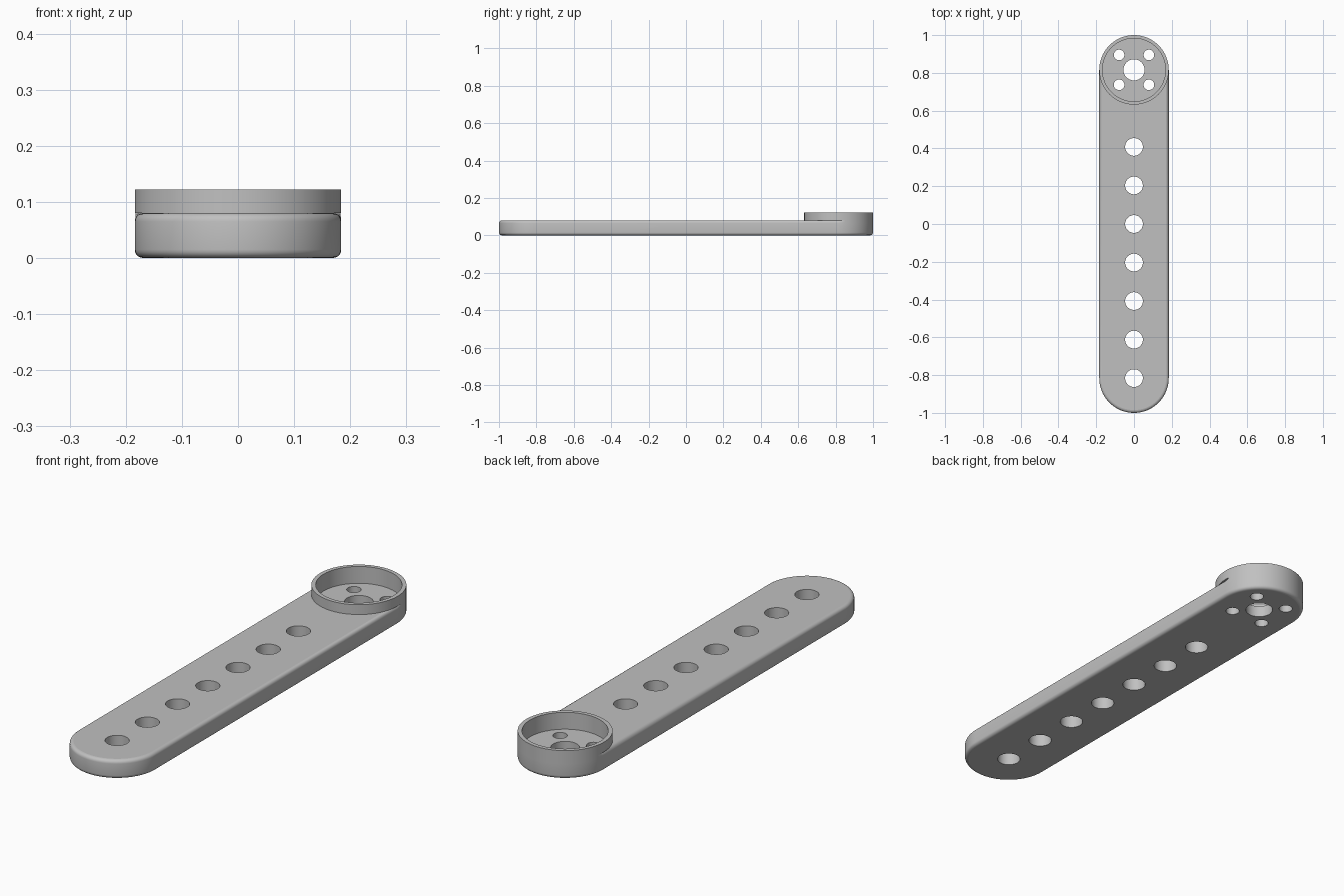
import bpy, bmesh, math

cube = bpy.data.objects.get("Cube")
if cube:
    bpy.data.objects.remove(cube, do_unlink=True)

R, END = 0.184, 0.816            # half width, and y of the round end centres
THICK, TOP, FLOOR = 0.08, 0.122, 0.05
POCKET_R, ROUND = 0.167, 0.015
SEG, STEPS = 64, 5

grey = bpy.data.materials.new("light grey")
grey.use_nodes = True
grey.diffuse_color = (0.53, 0.53, 0.53, 1)
grey.node_tree.nodes["Principled BSDF"].inputs["Base Color"].default_value = (0.53, 0.53, 0.53, 1)


def add_circle(bm, x, y, z, r, seg=40):
    angles = [math.tau * i / seg for i in range(seg)]
    return [bm.verts.new((x + r * math.cos(a), y + r * math.sin(a), z)) for a in angles]


def add_outline(bm, z, inset, square_back):
    """Round-ended loop; square_back keeps the arc under the cup at full width."""
    loop = []
    for cy, start in ((END, 0), (-END, math.pi)):
        for i in range(SEG // 2 + 1):
            a = start + math.tau * i / SEG
            under_cup = cy > 0 and 0 < i < SEG // 2
            r = R if square_back and under_cup else R - inset
            loop.append(bm.verts.new((r * math.cos(a), cy + r * math.sin(a), z)))
    return loop


def bridge(bm, a, b):
    for i in range(len(a)):
        j = (i + 1) % len(a)
        bm.faces.new((a[i], a[j], b[j], b[i]))


def fill(bm, loops):
    """Flat face bounded by the first loop, with the other loops as holes."""
    edges = [bm.edges.get((loop[i - 1], loop[i])) for loop in loops for i in range(len(loop))]
    bmesh.ops.triangle_fill(bm, edges=edges, normal=(0, 0, 1))


def make_object(name, bm):
    bmesh.ops.recalc_face_normals(bm, faces=bm.faces[:])
    mesh = bpy.data.meshes.new(name)
    bm.to_mesh(mesh)
    bm.free()
    mesh.materials.append(grey)
    # Smooth curved walls, flat level faces
    mesh.shade_smooth()
    mesh.set_sharp_from_angle(angle=math.radians(35))
    for poly in mesh.polygons:
        if abs(poly.normal.z) > 0.999:
            poly.use_smooth = False
    bpy.context.collection.objects.link(bpy.data.objects.new(name, mesh))


# Arm: outer wall with rounded lower and upper edges
bm = bmesh.new()
rings = []
for k in range(STEPS + 1):
    t = math.pi / 2 * k / STEPS
    rings.append(add_outline(bm, ROUND * (1 - math.cos(t)), ROUND * (1 - math.sin(t)), False))
for k in range(STEPS + 1):
    t = math.pi / 2 * k / STEPS
    rings.append(add_outline(bm, THICK - ROUND * (1 - math.sin(t)), ROUND * (1 - math.cos(t)), True))
for a, b in zip(rings, rings[1:]):
    bridge(bm, a, b)

# Pocket wall inside the cup
pocket_top = add_circle(bm, 0, END, THICK, POCKET_R, SEG)
pocket_floor = add_circle(bm, 0, END, FLOOR, POCKET_R, SEG)
bridge(bm, pocket_top, pocket_floor)

# Through holes: a row along the arm, a hub and four screw holes in the pocket
row = [(0, END * (i / 4 - 1), 0.047, THICK) for i in range(7)]
hub = [(0, END, 0.056, FLOOR)]
hub += [(sx * 0.079, END + sy * 0.079, 0.028, FLOOR) for sx in (-1, 1) for sy in (-1, 1)]
bottom_loops, top_loops, floor_loops = [rings[0]], [rings[-1], pocket_top], [pocket_floor]
for holes, upper_loops in ((row, top_loops), (hub, floor_loops)):
    for x, y, r, z in holes:
        low, high = add_circle(bm, x, y, 0, r), add_circle(bm, x, y, z, r)
        bridge(bm, low, high)
        bottom_loops.append(low)
        upper_loops.append(high)

for loops in (bottom_loops, top_loops, floor_loops):
    fill(bm, loops)
make_object("arm", bm)

# Cup rim: ring standing on the arm and overhanging its rounded edge
bm = bmesh.new()
profile = [(R, THICK), (R, TOP), (POCKET_R, TOP), (POCKET_R, THICK)]
rim = [add_circle(bm, 0, END, z, r, SEG) for r, z in profile]
for k in range(len(rim)):
    bridge(bm, rim[k - 1], rim[k])
make_object("cup_rim", bm)
